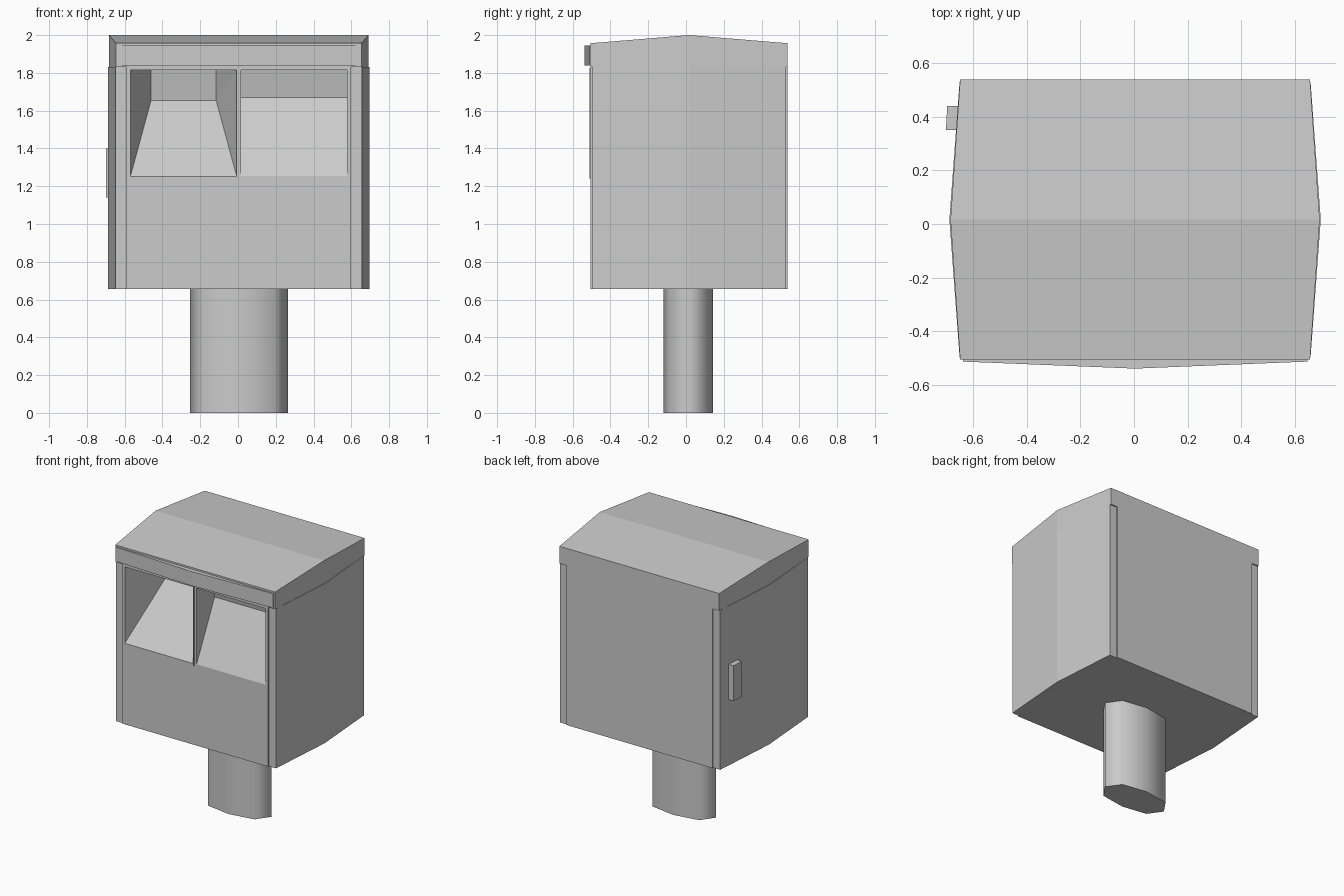
import bpy, bmesh, math

cube = bpy.data.objects.get("Cube")
if cube:
    bpy.data.objects.remove(cube, do_unlink=True)

grey = bpy.data.materials.new("plain_grey")
grey.use_nodes = True
colour = (0.6, 0.6, 0.6, 1)
grey.diffuse_color = colour
grey.node_tree.nodes["Principled BSDF"].inputs["Base Color"].default_value = colour

CX = 0.004                      # body centre line
FRONT, MID, BACK = -0.505, 0.016, 0.538
BASE, SHOULDER = 0.655, 1.83


def finish(name, bm):
    bmesh.ops.recalc_face_normals(bm, faces=bm.faces)
    mesh = bpy.data.meshes.new(name)
    bm.to_mesh(mesh)
    bm.free()
    mesh.materials.append(grey)
    obj = bpy.data.objects.new(name, mesh)
    bpy.context.collection.objects.link(obj)
    return obj


def prism(name, outline, bottom, top):
    """Upright prism over a plan outline."""
    bm = bmesh.new()
    low = [bm.verts.new((x, y, bottom)) for x, y in outline]
    high = [bm.verts.new((x, y, top)) for x, y in outline]
    bm.faces.new(low)
    bm.faces.new(high)
    n = len(outline)
    for i in range(n):
        j = (i + 1) % n
        bm.faces.new((low[i], low[j], high[j], high[i]))
    return finish(name, bm)


def rect(x0, x1, y0, y1):
    return [(x0, y0), (x1, y0), (x1, y1), (x0, y1)]


def six_sided(corner, middle, inset):
    half = [(corner, FRONT + inset), (middle, MID), (corner, BACK - inset)]
    return [(CX + x, y) for x, y in half] + [(CX - x, y) for x, y in reversed(half)]


def hull(name, points):
    bm = bmesh.new()
    for p in points:
        bm.verts.new(p)
    bmesh.ops.convex_hull(bm, input=bm.verts)
    bmesh.ops.dissolve_limit(bm, angle_limit=0.005, verts=bm.verts, edges=bm.edges)
    return finish(name, bm)


def chute(name, left, right, taper, depth, lip):
    """Wedge-shaped opening with a sloping floor."""
    y = FRONT - 0.002
    pts = [(x, y, z) for x in (left, right) for z in (1.25, 1.815)]
    for x in (left + taper, right - taper):
        pts += [(x, FRONT + depth, lip), (x, FRONT + depth - 0.03, 1.815)]
    return hull(name, pts)


# Main box: recessed corners, with raised front and back panels
core = prism("box_core", six_sided(0.653, 0.691, 0.009), BASE, SHOULDER)
front = prism("front_panel", rect(CX - 0.595, CX + 0.595, FRONT, FRONT + 0.009),
              BASE, SHOULDER)
prism("back_panel", rect(CX - 0.595, CX + 0.595, BACK - 0.009, BACK), BASE, SHOULDER)

# Hood with a shallow gabled top
outline = six_sided(0.651, 0.687, 0)
hull("roof", [(x, y, SHOULDER) for x, y in outline]
     + [(x, y, 2.0 if y == MID else 1.957) for x, y in outline])

# Cut the tapered chute and the straight chute through panel and box
cutters = [chute("left_cutter", -0.57, -0.006, 0.11, 0.34, 1.655),
           chute("right_cutter", 0.016, 0.578, 0, 0.21, 1.67)]
for obj in (core, front):
    for cutter in cutters:
        mod = obj.modifiers.new("chute", "BOOLEAN")
        mod.operation = "DIFFERENCE"
        mod.solver = "EXACT"
        mod.object = cutter
    bpy.context.view_layer.update()
    cut = bpy.data.meshes.new_from_object(
        obj.evaluated_get(bpy.context.evaluated_depsgraph_get()))
    obj.modifiers.clear()
    obj.data = cut
for cutter in cutters:
    bpy.data.objects.remove(cutter, do_unlink=True)

# Thin fin between the two openings
prism("divider_fin", rect(-0.009, -0.003, FRONT - 0.006, FRONT + 0.01), 1.24, 1.825)

# Bowed header strip above the openings
prism("header_strip", [(-0.637, FRONT + 0.01), (-0.637, -0.512), (CX, -0.538),
                       (0.645, -0.512), (0.645, FRONT + 0.01)], 1.84, 1.945)

# Side handle
prism("side_handle", [(-0.65, 0.35), (-0.70, 0.35), (-0.695, 0.44), (-0.64, 0.44)],
      1.14, 1.4)

# Eight-sided post with softened sides
quarter = [(0.26, 0), (0.19, 0.1), (0, 0.13), (-0.19, 0.1)]
ring = quarter + [(-x, -y) for x, y in quarter]
post = prism("post", [(x + 0.006, y + 0.012) for x, y in ring], 0, BASE)
bpy.ops.object.select_all(action="DESELECT")
post.select_set(True)
bpy.context.view_layer.objects.active = post
bpy.ops.object.shade_smooth_by_angle(angle=math.radians(80))
